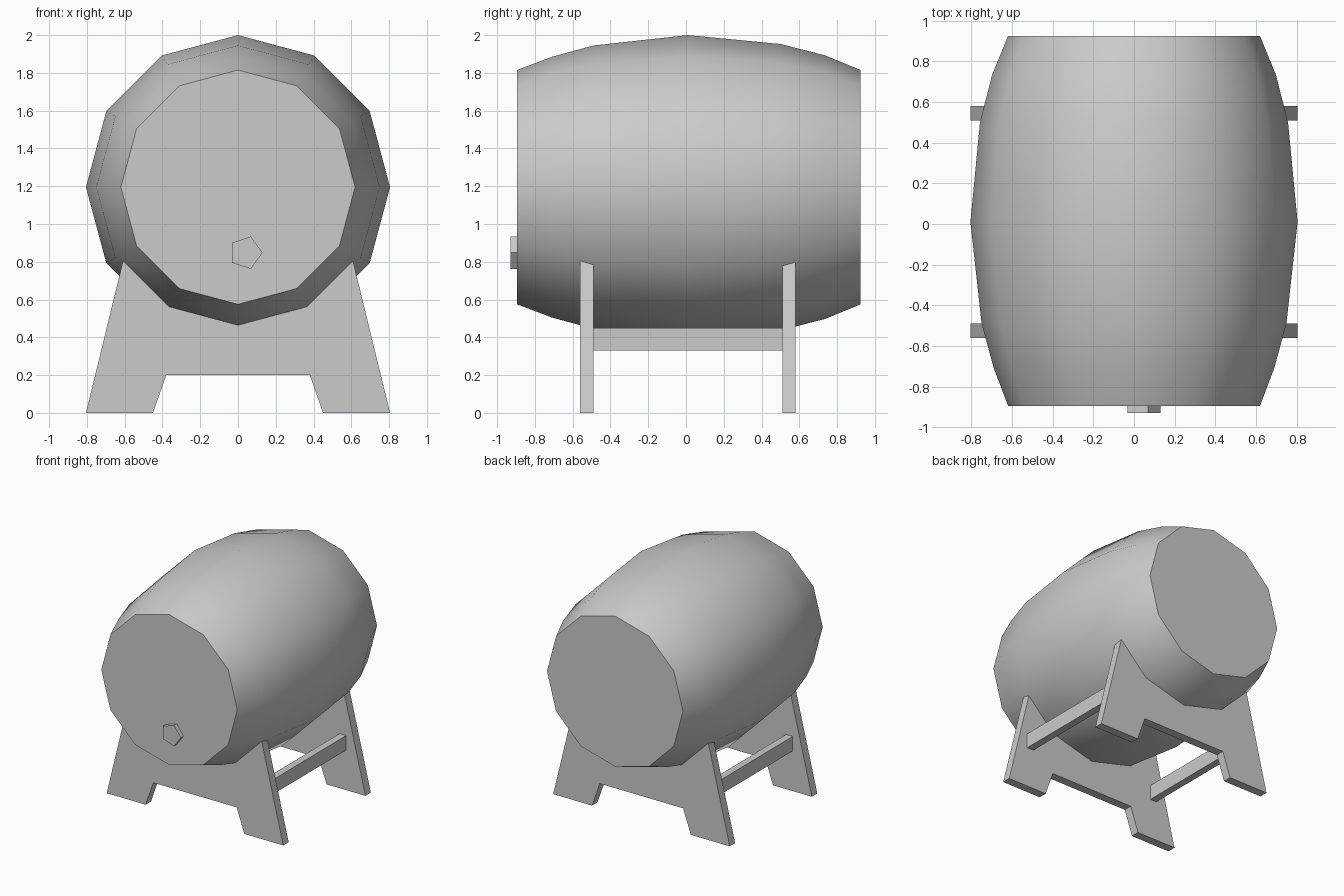
import bpy
import bmesh
import math

if "Cube" in bpy.data.objects:
    bpy.data.objects.remove(bpy.data.objects["Cube"], do_unlink=True)

AXIS_Z = 1.195

grey = bpy.data.materials.new("plain_grey")
grey.use_nodes = True
grey.diffuse_color = (0.6, 0.6, 0.6, 1)
grey.node_tree.nodes["Principled BSDF"].inputs["Base Color"].default_value = (0.6, 0.6, 0.6, 1)


def loft(name, loops, smooth=False):
    """Skin a row of equal-length point loops and cap both ends."""
    bm = bmesh.new()
    rings = [[bm.verts.new(p) for p in loop] for loop in loops]
    n = len(rings[0])
    for a, b in zip(rings, rings[1:]):
        for i in range(n):
            j = (i + 1) % n
            bm.faces.new((a[i], a[j], b[j], b[i]))
    bm.faces.new(rings[0])
    bm.faces.new(rings[-1])
    bmesh.ops.recalc_face_normals(bm, faces=bm.faces)
    mesh = bpy.data.meshes.new(name)
    bm.to_mesh(mesh)
    bm.free()
    mesh.materials.append(grey)
    obj = bpy.data.objects.new(name, mesh)
    bpy.context.collection.objects.link(obj)
    if smooth:
        bpy.ops.object.select_all(action="DESELECT")
        obj.select_set(True)
        bpy.context.view_layer.objects.active = obj
        bpy.ops.object.shade_smooth_by_angle(angle=math.radians(40))
    return obj


def ring(x, y, z, radius, sides):
    return [(x + radius * math.cos(math.tau * i / sides), y,
             z + radius * math.sin(math.tau * i / sides)) for i in range(sides)]


# Bulging twelve-sided barrel: (y, radius) stations
stations = [(-0.895, 0.62), (-0.71, 0.69), (-0.49, 0.75), (0.01, 0.805),
            (0.5, 0.758), (0.735, 0.698), (0.925, 0.62)]
loft("barrel", [ring(0, y, AXIS_Z, r, 12) for y, r in stations], smooth=True)

# Five-sided plug on the front end
loft("front_plug", [ring(0.04, y, 0.848, 0.09, 5) for y in (-0.93, -0.894)])


def barrel_radius(y):
    for (y0, r0), (y1, r1) in zip(stations, stations[1:]):
        if y0 <= y <= y1:
            return r0 + (r1 - r0) * (y - y0) / (y1 - y0)


def stand_outline(y):
    """Splayed feet below, a cradle fitted to the barrel above."""
    r = barrel_radius(y)
    tip_z = (0.805 + AXIS_Z - r * (1 + math.sqrt(3)) / 2) / 1.244
    right = [(0.38, 0.2), (0.45, 0), (0.805, 0), (0.805 - 0.244 * tip_z, tip_z),
             (r / 2, AXIS_Z - r * math.sqrt(3) / 2)]
    points = right + [(0, AXIS_Z - r)] + [(-x, z) for x, z in reversed(right)]
    return [(x, y, z) for x, z in points]


# Front and back stand panels
for name, y0, y1 in (("front_stand", -0.56, -0.49), ("back_stand", 0.51, 0.58)):
    loft(name, [stand_outline(y0), stand_outline(y1)])

# Rails joining the two panels
for name, side in (("left_rail", 1), ("right_rail", -1)):
    loft(name, [[(side * x, y, z) for x, z in ((0.57, 0.33), (0.63, 0.33), (0.63, 0.45), (0.57, 0.45))]
                for y in (-0.49, 0.51)])
